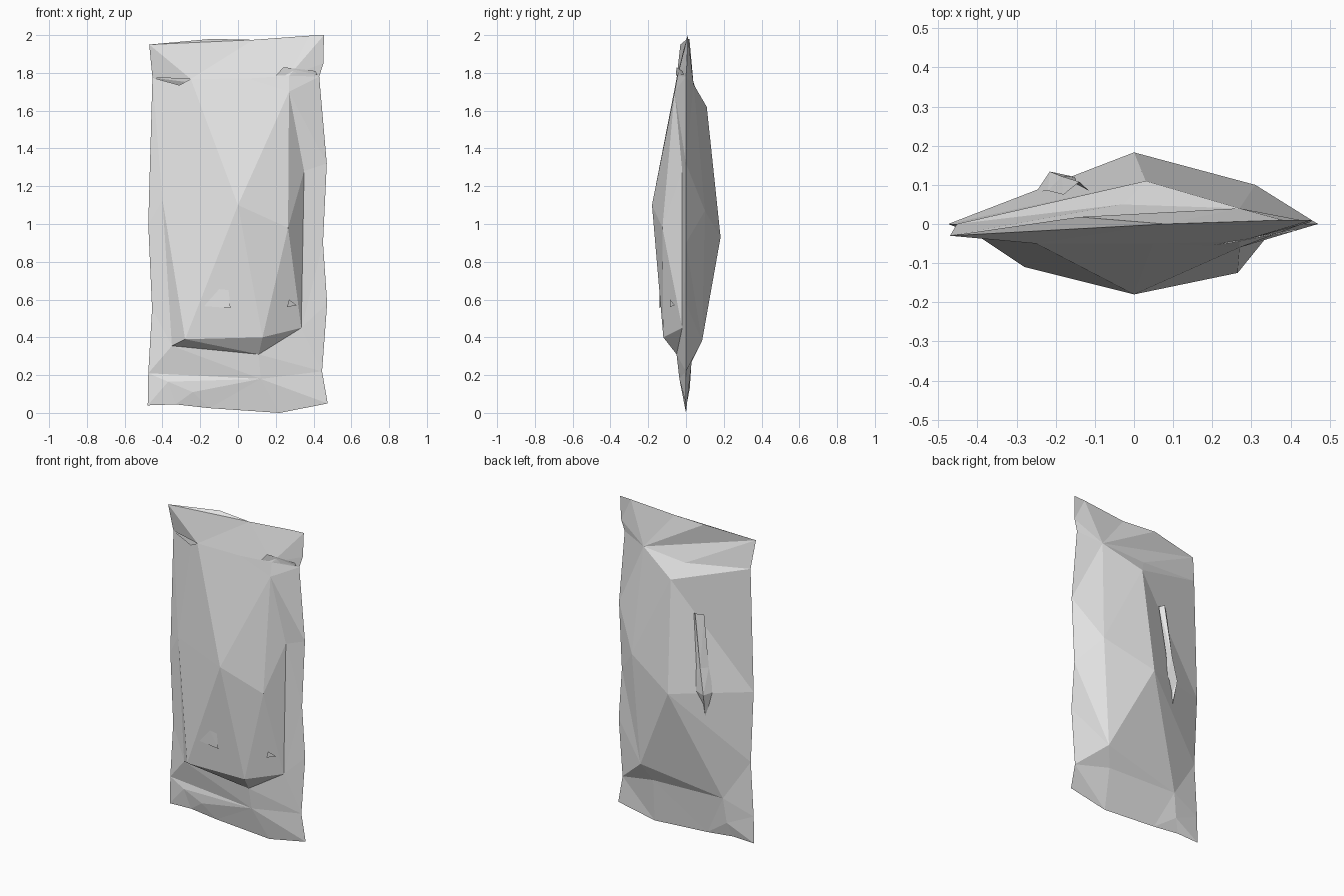
import bpy, bmesh
from mathutils import Vector
from mathutils.geometry import delaunay_2d_cdt

cube = bpy.data.objects.get("Cube")
if cube:
    bpy.data.objects.remove(cube, do_unlink=True)

# Single plain wrapper colour
wrapper = bpy.data.materials.new("wrapper_grey")
wrapper.use_nodes = True
wrapper.diffuse_color = (0.8, 0.8, 0.8, 1)
wrapper.node_tree.nodes["Principled BSDF"].inputs["Base Color"].default_value = (0.8, 0.8, 0.8, 1)

# Rim points shared by front and back: right side, left side, top edge, bottom edge
P = {
    "R1": (.43, 0, 1.78), "R2": (.47, 0, 1.32), "R3": (.45, 0, .9), "R4": (.472, 0, .58), "R5": (.445, 0, .22),
    "L1": (-.475, 0, .21), "L2": (-.455, 0, .55), "L3": (-.475, 0, 1.0), "L4": (-.453, 0, 1.775),
    "T0": (.452, .005, 1.85), "T1": (.455, .01, 2.0), "T2": (.38, .01, 1.997), "T3": (.08, 0, 1.975),
    "T4": (-.14, .018, 1.98), "T5": (-.47, -.03, 1.95),
    "B1": (.475, 0, .05), "B2": (.22, 0, 0), "B3": (-.15, 0, .025), "B4": (-.33, 0, .045), "B5": (-.478, 0, .04),
}
# Front creases and bulge
P.update({
    "fa": (-.31, -.03, 1.735), "fb": (-.25, -.05, 1.768), "fc": (.05, -.05, 1.77), "fd": (.27, -.045, 1.785),
    "fp": (0, -.18, 1.1), "fe": (.27, -.06, 1.70), "ff": (.265, -.125, .98), "fg": (.35, -.02, 1.28),
    "fh": (.335, -.02, .45), "fi": (.13, -.12, .40), "fj": (-.28, -.11, .39), "fk": (-.35, -.04, .355),
    "fl": (.11, -.05, .31), "fm": (-.40, -.03, 1.13), "fn": (.12, -.035, .18),
    "fo": (-.37, -.015, .165), "fq": (-.24, -.02, .11),
})
# Back creases and bulge
P.update({
    "ba": (.27, .04, 1.74), "bb": (-.03, .05, 1.72), "bp": (0, .183, .93), "bu": (.03, .11, 1.62),
    "bn": (.31, .10, 1.07), "bm": (.26, .085, .38), "bc": (.21, .03, .27), "bd": (-.28, .03, .285),
    "be": (-.30, .02, .13),
})


def finish(name, bm):
    mesh = bpy.data.meshes.new(name)
    bm.to_mesh(mesh)
    bm.free()
    mesh.materials.append(wrapper)
    obj = bpy.data.objects.new(name, mesh)
    bpy.context.collection.objects.link(obj)


def add_panel(bm, outline, ridges, back=False):
    """Triangulate one side inside its outline, keeping the given crease lines."""
    rim = outline.split()
    chains = [r.split("-") for r in ridges.split()] + [rim + rim[:1]]
    keys = list(dict.fromkeys(k for c in chains for k in c))
    edges = [(keys.index(a), keys.index(b)) for c in chains for a, b in zip(c, c[1:])]
    flat = [Vector((P[k][0], P[k][2])) for k in keys]
    _, _, faces, origin, _, _ = delaunay_2d_cdt(flat, edges, [], 1, 1e-5)
    verts = [bm.verts.new(P[keys[o[0]]]) for o in origin]
    for f in faces:
        bm.faces.new([verts[i] for i in (reversed(f) if back else f)])


def pouch_part(name, front, front_ridges, back, back_ridges):
    bm = bmesh.new()
    add_panel(bm, front, front_ridges)
    add_panel(bm, back, back_ridges, True)
    bmesh.ops.remove_doubles(bm, verts=bm.verts, dist=1e-4)
    finish(name, bm)


# Puffed middle of the packet
pouch_part(
    "packet_body",
    "L1 fn R5 R4 R3 R2 R1 fd fc fb fa L4 L3 L2",
    "fb-fp-fe-ff-fh-fi-fp-ff-fg-fe fp-fj-fi-fl-fh-fg fp-fm-fb fm-fj-fk-fm fk-fl "
    "L1-fk fh-R4 fc-fp fe-fd",
    "L1 bd bc R5 R4 R3 R2 R1 ba bb L4 L3 L2",
    "bp-bu-ba bu-bb bu-bn-bp-bm-bn bp-bd-bm bp-L2 bn-ba bn-R2 bm-bc")

# Crimped strip across the top
pouch_part(
    "top_seal",
    "L4 fb fc fd R1 T0 T1 T2 T3 T4 T5",
    "T5-fb-T3-T5 fc-T3 fd-T2 fd-T1",
    "L4 bb ba R1 T0 T1 T2 T3 T4 T5",
    "ba-T2 ba-T5-bb")

# Crimped strip across the bottom
pouch_part(
    "bottom_seal",
    "B5 B4 B3 B2 B1 R5 fn L1",
    "L1-fo-fq-B3 fo-B4 fn-B1 fn-B2 fq-fn",
    "B5 B4 B3 B2 B1 R5 bc bd L1",
    "bd-be-B3 be-L1 bc-B2")

# Folded seam fin standing on the back
bm = bmesh.new()
rows = [((-.18, .075, 1.44), (-.14, .108, 1.45), (-.115, .085, 1.44)),
        ((-.22, .085, 1.12), (-.185, .122, 1.12), (-.15, .11, 1.12)),
        ((-.25, .082, .97), (-.215, .134, .96), (-.15, .12, .97)),
        ((-.23, .07, .82), (-.205, .10, .81), (-.18, .08, .82))]
rows = [[bm.verts.new(p) for p in row] for row in rows]
for upper, lower in zip(rows, rows[1:]):
    for i in range(2):
        bm.faces.new((upper[i], upper[i + 1], lower[i + 1], lower[i]))
bmesh.ops.triangulate(bm, faces=bm.faces)
bmesh.ops.recalc_face_normals(bm, faces=bm.faces)
if sum(f.normal.y for f in bm.faces) < 0:
    bmesh.ops.reverse_faces(bm, faces=bm.faces)
finish("back_seam_fin", bm)


# Small raised wrinkles on the front film
def wrinkle(name, *points):
    bm = bmesh.new()
    bm.faces.new([bm.verts.new(p) for p in points])
    bmesh.ops.triangulate(bm, faces=bm.faces)
    finish(name, bm)


wrinkle("lower_wrinkle", (-.18, -.130, .565), (-.04, -.140, .555), (-.05, -.141, .65), (-.10, -.138, .655))
wrinkle("side_wrinkle", (.26, -.086, .56), (.31, -.060, .57), (.27, -.084, .60))
wrinkle("seal_wrinkle", (.20, -.054, 1.785), (.42, -.012, 1.79), (.41, -.018, 1.81), (.24, -.05, 1.83))
